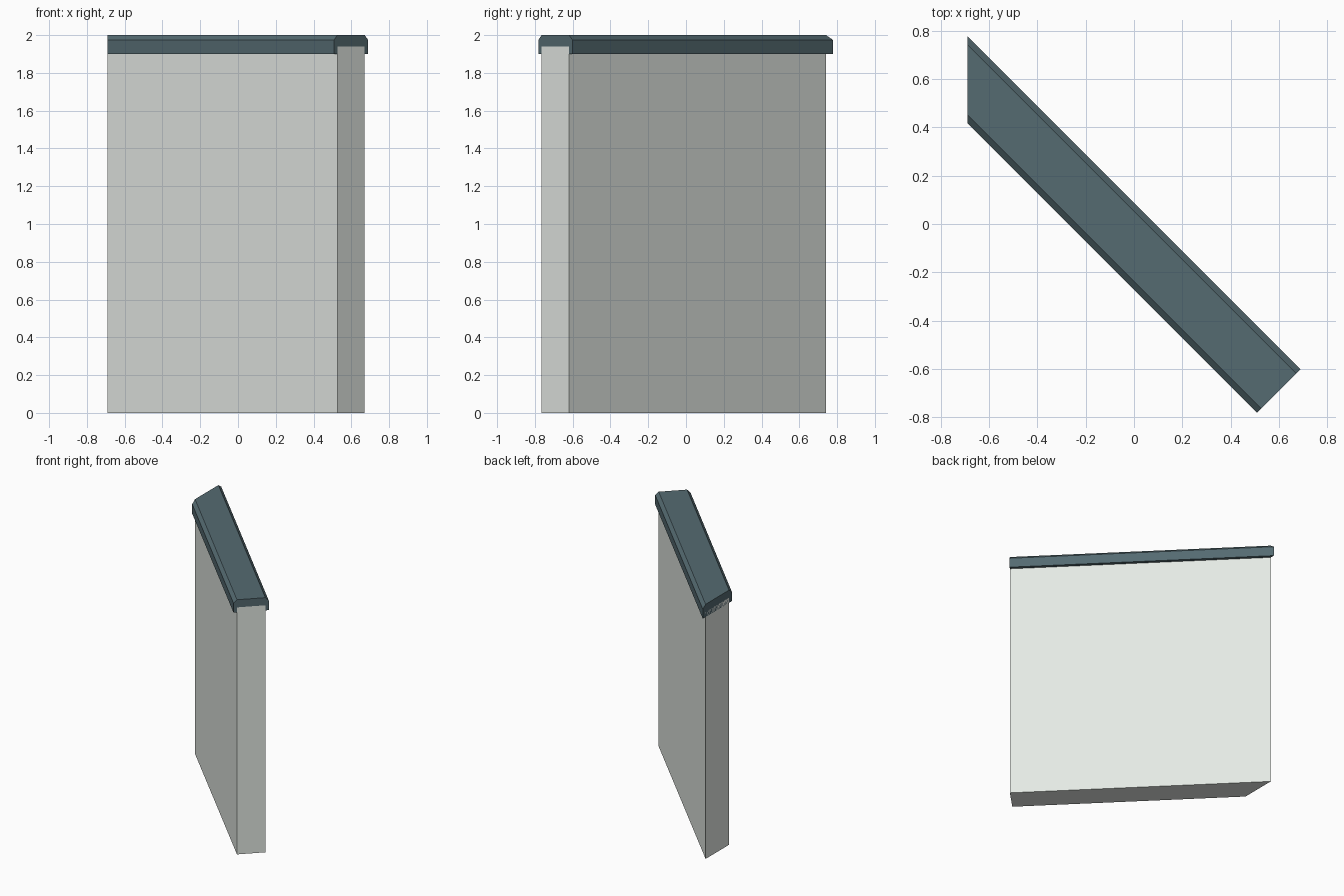
import bpy
import bmesh

if "Cube" in bpy.data.objects:
    bpy.data.objects.remove(bpy.data.objects["Cube"])

LEFT_X = -0.69   # mitred end lies on the plane x = LEFT_X
END = 1.29       # square end lies on the plane x - y = END
MID = -0.093     # wall centre line is x + y = MID


def material(name, color):
    mat = bpy.data.materials.new(name)
    mat.diffuse_color = (*color, 1)
    mat.use_nodes = True
    mat.node_tree.nodes["Principled BSDF"].inputs["Base Color"].default_value = mat.diffuse_color
    return mat


def diagonal_run(name, profile, mat):
    """Extrude an (offset, z) profile along the diagonal between both end planes."""
    bm = bmesh.new()
    left, right = [], []
    for off, z in profile:
        s = MID + off
        left.append(bm.verts.new((LEFT_X, s - LEFT_X, z)))
        right.append(bm.verts.new(((s + END) / 2, (s - END) / 2, z)))
    n = len(profile)
    bm.faces.new(left)
    bm.faces.new(right[::-1])
    for i in range(n):
        j = (i + 1) % n
        bm.faces.new((left[i], right[i], right[j], left[j]))
    bmesh.ops.recalc_face_normals(bm, faces=bm.faces)
    mesh = bpy.data.meshes.new(name)
    bm.to_mesh(mesh)
    bm.free()
    mesh.materials.append(mat)
    obj = bpy.data.objects.new(name, mesh)
    bpy.context.collection.objects.link(obj)
    return obj


def mirrored(half):
    """Mirror a half profile across the centre line."""
    return half + [(-o, z) for o, z in reversed(half)]


# Wall panel, running up inside the coping
diagonal_run("wall_panel", mirrored([(0.145, 0), (0.145, 1.94)]),
             material("pale_wall", (0.78, 0.82, 0.78)))

# Coping with chamfered upper edges
diagonal_run("wall_coping", mirrored([(0.18, 1.9), (0.18, 1.975), (0.145, 2.0)]),
             material("slate", (0.09, 0.145, 0.165)))
